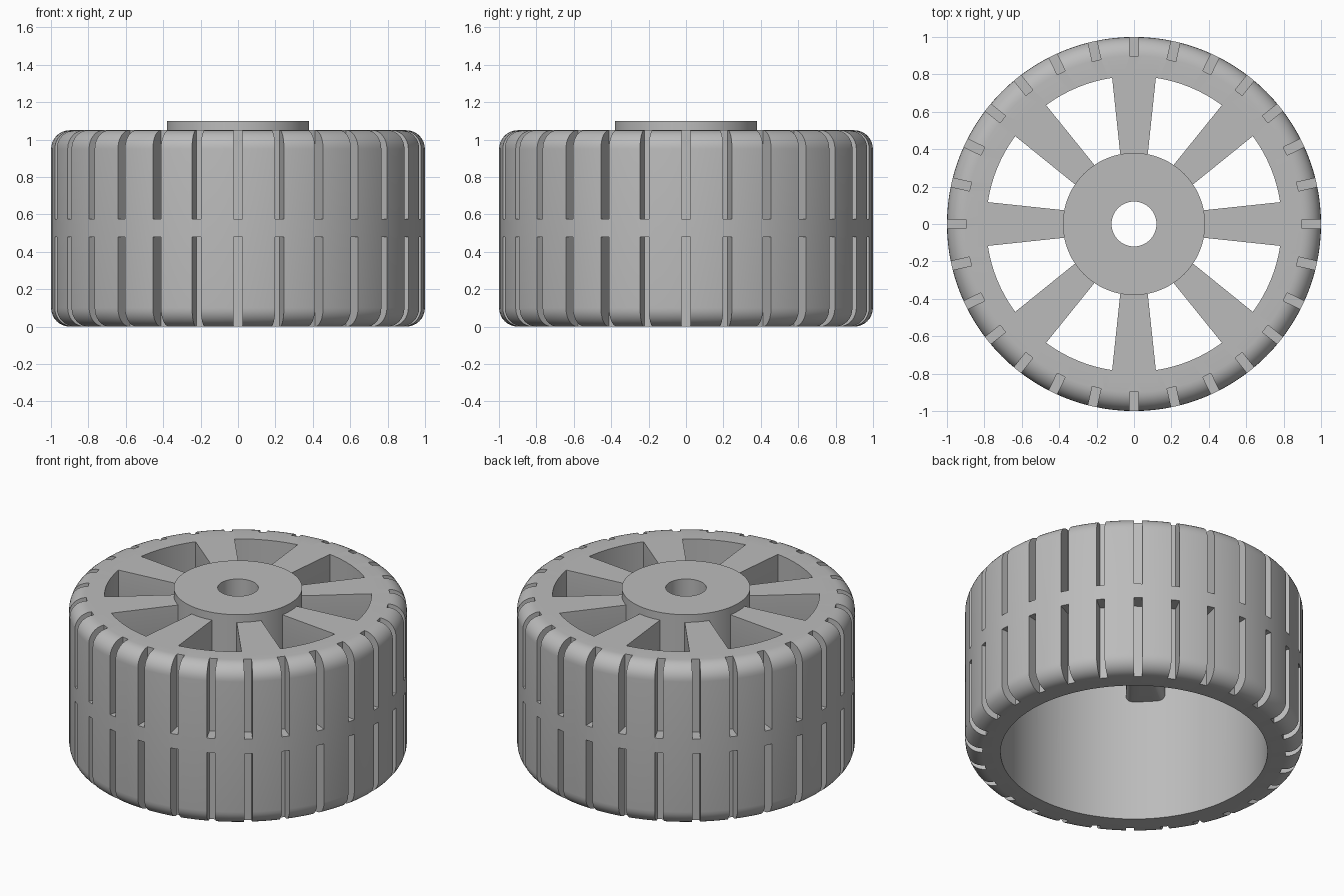
import bpy, bmesh, math
from mathutils import Matrix, Vector

cube = bpy.data.objects.get("Cube")
if cube:
    bpy.data.objects.remove(cube, do_unlink=True)

HEIGHT = 1.05      # tyre height
ROUND = 0.1        # shoulder radius
INNER = 0.79       # inside radius of the tyre
DISC = 0.8         # underside of spokes and hub
GROOVES, SPOKES, SEGMENTS = 28, 8, 112

grey = bpy.data.materials.new("plain_grey")
grey.use_nodes = True
colour = (0.5, 0.5, 0.5, 1)
grey.diffuse_color = colour
grey.node_tree.nodes["Principled BSDF"].inputs["Base Color"].default_value = colour


def make_object(name, bm):
    bmesh.ops.recalc_face_normals(bm, faces=bm.faces)
    mesh = bpy.data.meshes.new(name)
    bm.to_mesh(mesh)
    bm.free()
    mesh.materials.append(grey)
    obj = bpy.data.objects.new(name, mesh)
    bpy.context.collection.objects.link(obj)
    return obj


def lathe(name, profile):
    """Turn a closed (radius, z) profile around the z axis."""
    bm = bmesh.new()
    rings = []
    for i in range(SEGMENTS):
        turn = Matrix.Rotation(math.tau * i / SEGMENTS, 3, 'Z')
        rings.append([bm.verts.new(turn @ Vector((r, 0, z))) for r, z in profile])
    n = len(profile)
    for i, ring in enumerate(rings):
        after = rings[(i + 1) % SEGMENTS]
        for j in range(n):
            k = (j + 1) % n
            bm.faces.new((ring[j], after[j], after[k], ring[k]))
    return make_object(name, bm)


def add_prism(bm, section_a, section_b, turn):
    """Join two matching cross-sections into a closed solid."""
    a = [bm.verts.new(turn @ Vector(p)) for p in section_a]
    b = [bm.verts.new(turn @ Vector(p)) for p in section_b]
    bm.faces.new(a)
    bm.faces.new(b[::-1])
    for i in range(len(a)):
        j = (i + 1) % len(a)
        bm.faces.new((a[i], b[i], b[j], a[j]))


def combine(target, tool, operation):
    mod = target.modifiers.new(operation.lower(), 'BOOLEAN')
    mod.operation, mod.solver, mod.object = operation, 'EXACT', tool
    bpy.context.view_layer.objects.active = target
    bpy.ops.object.modifier_apply(modifier=mod.name)
    bpy.data.objects.remove(tool, do_unlink=True)


def shoulder(z_centre, start):
    """Quarter round on the outer edge, starting at the given angle."""
    angles = [start + math.pi / 2 * i / 8 for i in range(9)]
    return [(1 - ROUND + ROUND * math.cos(a), z_centre + ROUND * math.sin(a)) for a in angles]


# Tyre with rounded shoulders and an open inside
profile = [(INNER, 0)] + shoulder(ROUND, -math.pi / 2)
profile += shoulder(HEIGHT - ROUND, 0) + [(INNER, HEIGHT)]
tyre = lathe("tyre_and_spokes", profile)


# Tapered spokes with rounded lower edges
def spoke_section(x, half, fillet=0.04):
    points = [(x, half, HEIGHT), (x, -half, HEIGHT)]
    for side in (-1, 1):
        arc = []
        for i in range(6):
            a = math.pi / 2 * i / 5
            arc.append((x, side * (half - fillet + fillet * math.cos(a)),
                        DISC + fillet - fillet * math.sin(a)))
        points += arc if side < 0 else arc[::-1]
    return points


bm = bmesh.new()
for i in range(SPOKES):
    turn = Matrix.Rotation(math.tau * i / SPOKES, 3, 'Z')
    add_prism(bm, spoke_section(0.34, 0.07), spoke_section(0.83, 0.122), turn)
combine(tyre, make_object("spoke_tool", bm), 'UNION')

# Tread grooves in an upper and a lower row
bm = bmesh.new()
for i in range(GROOVES):
    turn = Matrix.Rotation(math.tau * i / GROOVES, 3, 'Z')
    for low, high in ((-0.1, 0.48), (0.575, HEIGHT + 0.1)):
        sections = [[(x, -0.024, low), (x, 0.024, low), (x, 0.024, high), (x, -0.024, high)]
                    for x in (0.897, 1.1)]
        add_prism(bm, *sections, turn)
combine(tyre, make_object("groove_tool", bm), 'DIFFERENCE')

# Raised hub with an axle hole
hub = lathe("hub", [(0.12, DISC), (0.38, DISC), (0.38, 1.1), (0.12, 1.1)])

# Smooth the curved surfaces, keep the edges crisp
for obj in (tyre, hub):
    bpy.ops.object.select_all(action='DESELECT')
    obj.select_set(True)
    bpy.context.view_layer.objects.active = obj
    bpy.ops.object.shade_smooth_by_angle(angle=math.radians(30))
